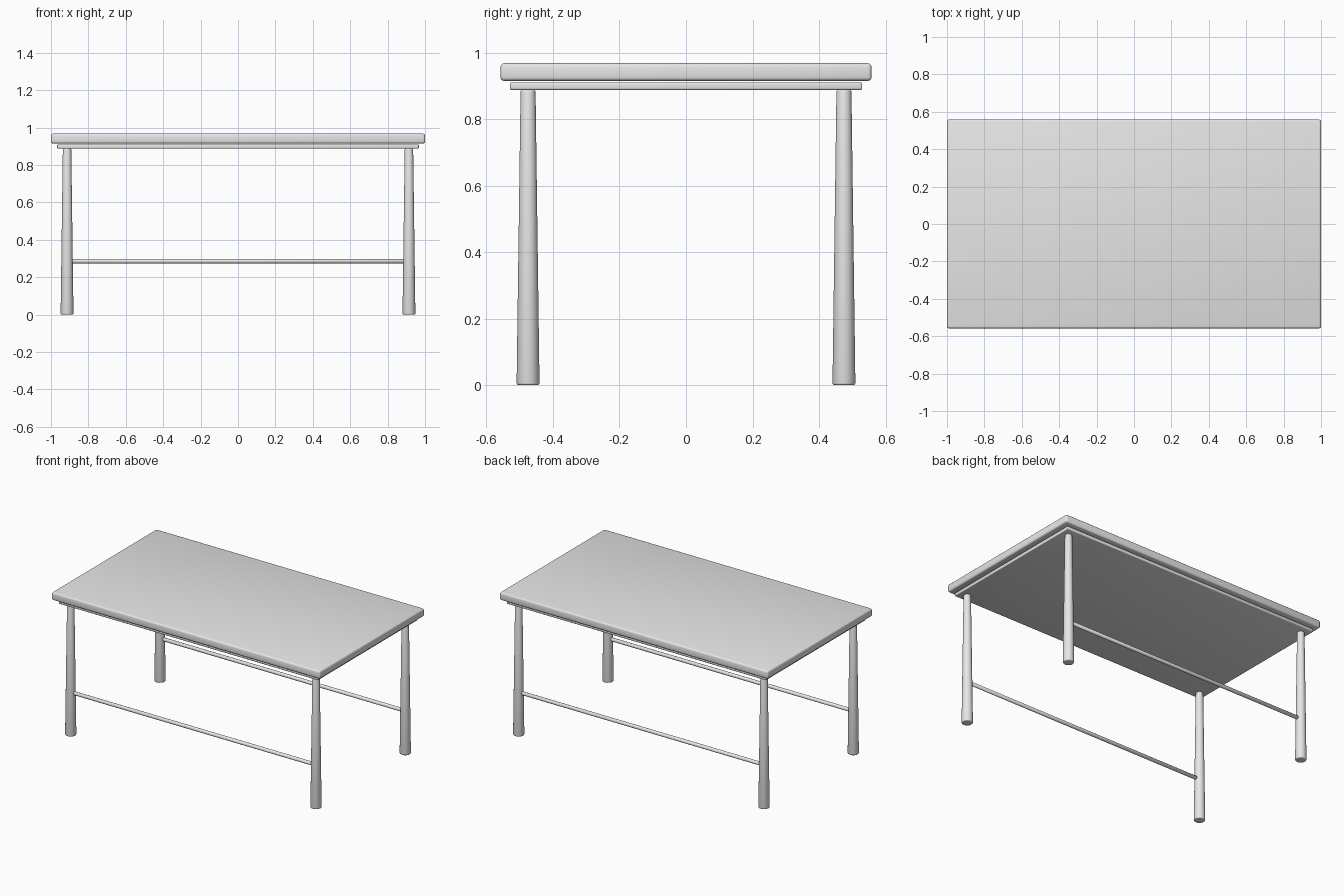
import bpy
import math

if "Cube" in bpy.data.objects:
    bpy.data.objects.remove(bpy.data.objects["Cube"])

grey = bpy.data.materials.new("light grey")
grey.diffuse_color = (0.8, 0.8, 0.8, 1)
grey.use_nodes = True
grey.node_tree.nodes["Principled BSDF"].inputs["Base Color"].default_value = grey.diffuse_color


def finish(obj, name, bevel, segments=3):
    """Name, colour, round the edges and shade smooth."""
    obj.name = name
    obj.data.materials.append(grey)
    mod = obj.modifiers.new("rounded edges", 'BEVEL')
    mod.width = bevel
    mod.segments = segments
    mod.limit_method = 'ANGLE'
    mod.angle_limit = math.radians(50)
    for poly in obj.data.polygons:
        poly.use_smooth = True


def slab(name, half_x, half_y, z0, z1, bevel):
    bpy.ops.mesh.primitive_cube_add(size=1, location=(0, 0, (z0 + z1) / 2))
    obj = bpy.context.object
    obj.scale = (2 * half_x, 2 * half_y, z1 - z0)
    bpy.ops.object.transform_apply(location=False, rotation=False, scale=True)
    finish(obj, name, bevel)


# Table top and the thinner panel beneath it
slab("table_top", 1.0, 0.558, 0.915, 0.968, 0.011)
slab("under_panel", 0.967, 0.53, 0.888, 0.91, 0.005)

LEG_X, LEG_Y, LEG_TOP = 0.914, 0.475, 0.888

# Four round tapered legs
for side, sx in (("left", -1), ("right", 1)):
    for end, sy in (("front", -1), ("back", 1)):
        bpy.ops.mesh.primitive_cone_add(
            vertices=32, radius1=0.0345, radius2=0.0225, depth=LEG_TOP,
            location=(sx * LEG_X, sy * LEG_Y, LEG_TOP / 2))
        finish(bpy.context.object, f"{end}_{side}_leg", 0.006)

# Long stretcher rods joining the legs at front and back
for end, sy in (("front", -1), ("back", 1)):
    bpy.ops.mesh.primitive_cylinder_add(
        vertices=24, radius=0.012, depth=2 * LEG_X,
        location=(0, sy * LEG_Y, 0.286), rotation=(0, math.pi / 2, 0))
    finish(bpy.context.object, f"{end}_stretcher", 0.002, 1)
